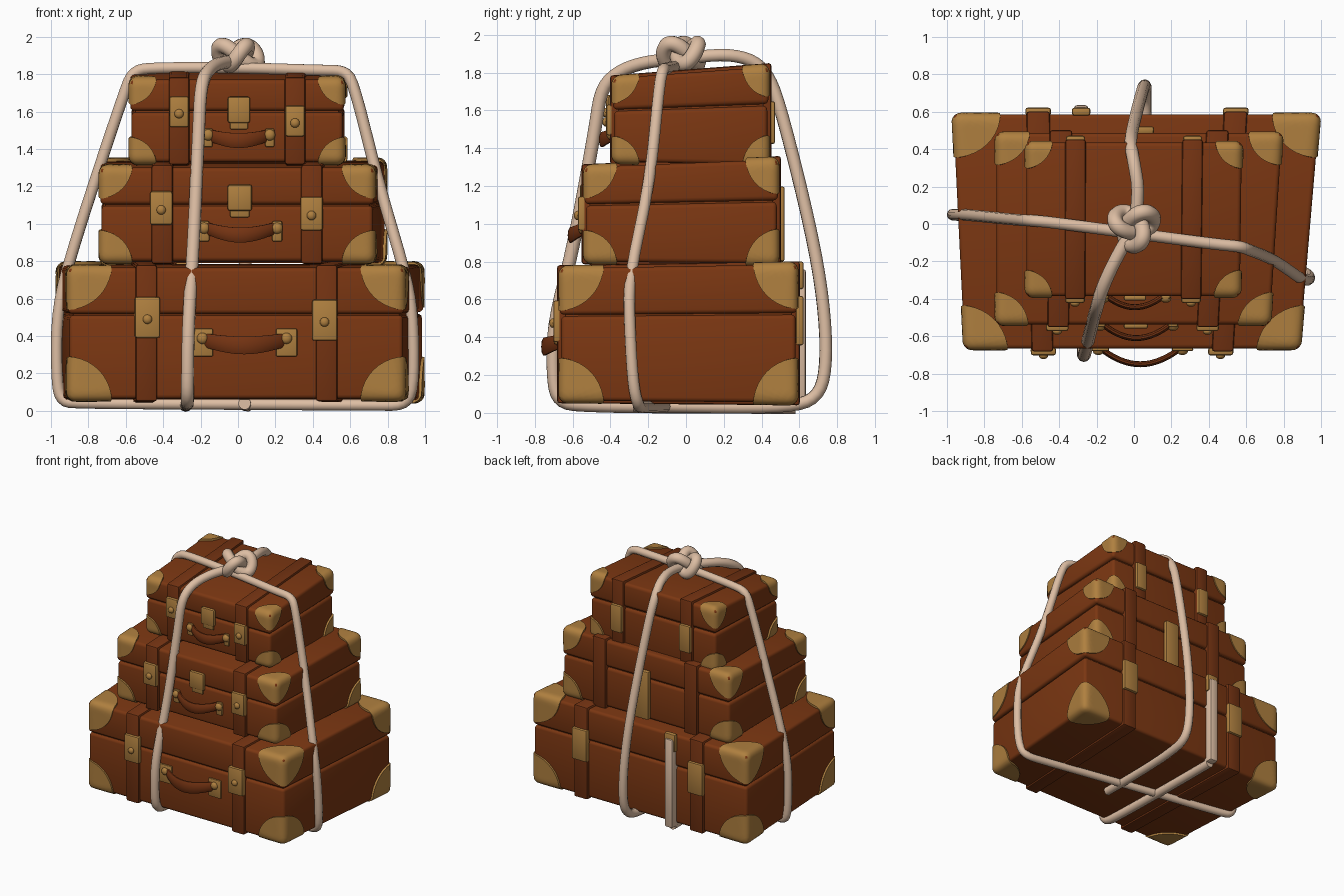
import bpy, bmesh, math
from mathutils import Vector, Matrix

if "Cube" in bpy.data.objects:
    bpy.data.objects.remove(bpy.data.objects["Cube"])


def material(name, col):
    m = bpy.data.materials.new(name)
    m.diffuse_color = (*col, 1)
    m.use_nodes = True
    m.node_tree.nodes["Principled BSDF"].inputs["Base Color"].default_value = m.diffuse_color
    return m


LEATHER = material("brown_leather", (0.20, 0.038, 0.006))
STRAP = material("strap_leather", (0.175, 0.033, 0.006))
BRASS = material("aged_brass", (0.43, 0.215, 0.05))
ROPE = material("pale_rope", (0.72, 0.51, 0.365))


def lerp(a, b, t):
    return a + (b - a) * t


def finish(bm, name, mat, warp=None):
    bmesh.ops.remove_doubles(bm, verts=bm.verts, dist=1e-5)
    bmesh.ops.recalc_face_normals(bm, faces=bm.faces)
    if warp:
        for v in bm.verts:
            v.co = warp(v.co)
    me = bpy.data.meshes.new(name)
    bm.to_mesh(me)
    bm.free()
    me.materials.append(mat)
    me.shade_smooth()
    me.set_sharp_from_angle(angle=math.radians(40))
    ob = bpy.data.objects.new(name, me)
    bpy.context.collection.objects.link(ob)
    return ob


def box(bm, x0, x1, y0, y1, z0, z1, bevel=0.01, seg=2):
    m = Matrix.Translation(((x0 + x1) / 2, (y0 + y1) / 2, (z0 + z1) / 2)) @ \
        Matrix.Diagonal((x1 - x0, y1 - y0, z1 - z0, 1))
    vs = bmesh.ops.create_cube(bm, size=1, matrix=m)['verts']
    es = list({e for v in vs for e in v.link_edges})
    bmesh.ops.bevel(bm, geom=es, offset=bevel, segments=seg, profile=0.5, affect='EDGES')


def stud(bm, x, y, z, r):
    m = Matrix.Translation((x, y, z)) @ Matrix.Diagonal((1, 0.7, 1, 1))
    bmesh.ops.create_uvsphere(bm, u_segments=12, v_segments=8, radius=r, matrix=m)


# rounded three-sided corner cover, measured as depth from the box corner
def corner_cap(bm, corner, sign, R, e=0.015, b=0.05, nt=10, nr=7):
    for k in range(3):
        i, j = (k + 1) % 3, (k + 2) % 3
        grid = []
        for ir in range(nr + 2):
            row = []
            r = R * min(ir, nr) / nr
            for it in range(nt + 1):
                a = math.pi / 2 * it / nt
                d = Vector((0, 0, 0))
                d[i], d[j] = r * math.cos(a), r * math.sin(a)
                inner = Vector([max(c, b) for c in d])
                n = (d - inner).normalized()
                p = inner + n * b
                if ir > nr:
                    p -= n * (e + 0.012)
                row.append(bm.verts.new([corner[q] + sign[q] * (e - p[q]) for q in range(3)]))
            grid.append(row)
        for A, B in zip(grid, grid[1:]):
            for q in range(nt):
                bm.faces.new((A[q], A[q + 1], B[q + 1], B[q]))


# bowed carrying handle with an oval section
def handle(bm, x0, x1, y, z, h, depth, sag):
    n, m, rings = 16, 10, []
    for i in range(n + 1):
        t = i / n
        s = math.sin(math.pi * t)
        c = Vector((lerp(x0, x1, t), y + 0.01 - depth * s ** 0.8, z + sag / 2 - sag * s))
        d = Vector((x1 - x0, -depth * math.pi * math.cos(math.pi * t), 0)).normalized()
        nrm = Vector((d.y, -d.x, 0))
        hh = h * (0.75 + 0.25 * s)
        ring = []
        for k in range(m):
            a = 2 * math.pi * k / m
            ring.append(bm.verts.new(c + nrm * 0.016 * math.cos(a) + Vector((0, 0, hh / 2 * math.sin(a)))))
        rings.append(ring)
    for A, B in zip(rings, rings[1:]):
        for k in range(m):
            bm.faces.new((A[k], A[(k + 1) % m], B[(k + 1) % m], B[k]))
    bm.faces.new(rings[0])
    bm.faces.new(rings[-1])


def suitcase(name, xf, xb, y, zf, zb, seam, R, straps, sw, clasps, csize, latch, hnd, mount, back):
    (X0, X1), (Y0, Y1), (Z0, Z1) = xf, y, zf

    # slight hand-made taper from front to back
    def warp(p):
        s = (p.y - Y0) / (Y1 - Y0)
        return Vector((lerp(lerp(X0, xb[0], s), lerp(X1, xb[1], s), (p.x - X0) / (X1 - X0)), p.y,
                       lerp(lerp(Z0, zb[0], s), lerp(Z1, zb[1], s), (p.z - Z0) / (Z1 - Z0))))

    # body and lid
    bm = bmesh.new()
    box(bm, X0, X1, Y0, Y1, Z0, seam - 0.004, 0.022, 3)
    finish(bm, name + "_body", LEATHER, warp)
    bm = bmesh.new()
    box(bm, X0 - .006, X1 + .006, Y0 - .006, Y1 + .006, seam + 0.004, Z1, 0.022, 3)
    box(bm, X0 + .02, X1 - .02, Y0 + .02, Y1 - .02, seam - 0.03, seam + 0.03, 0.002, 1)
    finish(bm, name + "_lid", LEATHER, warp)
    # straps around the case
    bm = bmesh.new()
    for x in straps:
        box(bm, x - sw / 2, x + sw / 2, Y0 - .022, Y1 + .022, Z0 - .014, Z1 + .016, 0.014, 2)
    finish(bm, name + "_straps", STRAP, warp)
    # corner covers
    bm = bmesh.new()
    for sx in (-1, 1):
        for sy in (-1, 1):
            for sz in (-1, 1):
                c = (X1 if sx > 0 else X0, Y1 if sy > 0 else Y0, Z1 if sz > 0 else Z0)
                corner_cap(bm, c, (sx, sy, sz), R)
    finish(bm, name + "_corner_covers", BRASS, warp)
    # clasps, latch, handle mounts and rear plates
    bm = bmesh.new()
    w, h = csize
    for x, z in clasps:
        box(bm, x - w / 2, x + w / 2, Y0 - .042, Y0, z - h / 2, z + h / 2, 0.012)
        stud(bm, x, Y0 - .045, z - 0.01, 0.025)
    if latch:
        x, z, lw, lh = latch
        box(bm, x - lw / 2, x + lw / 2, Y0 - .03, Y0, z - lh / 2, z + lh / 2, 0.012)
        box(bm, x - lw * .4, x + lw * .4, Y0 - .018, Y0, z - lh * .75, z, 0.008)
    mw, mh = mount
    for x in hnd[:2]:
        box(bm, x - mw / 2, x + mw / 2, Y0 - .02, Y0, hnd[2] - mh / 2, hnd[2] + mh / 2, 0.01)
        stud(bm, x, Y0 - .02, hnd[2] + mh * .15, 0.03)
    for x, z, pw, ph in back:
        box(bm, x - pw / 2, x + pw / 2, Y1, Y1 + .042, z - ph / 2, z + ph / 2, 0.012)
    finish(bm, name + "_brass_fittings", BRASS, warp)
    # handle
    bm = bmesh.new()
    handle(bm, hnd[0], hnd[1], Y0, *hnd[2:])
    finish(bm, name + "_handle", STRAP, warp)


suitcase("large_case", (-.90, .88), (-.96, .985), (-.66, .58), (.065, .765), (.055, .785), .515, .24,
         (-.49, .475), .115, ((-.485, .5), (.465, .485)), (.135, .22), None,
         (-.19, .26, .365, .10, .10, .03), (.115, .15),
         ((-.49, .48, .125, .25), (.475, .48, .125, .25), (-.28, .71, .09, .14)))
suitcase("medium_case", (-.73, .72), (-.73, .785), (-.53, .48), (.80, 1.30), (.79, 1.34), 1.10, .18,
         (-.405, .395), .115, ((-.41, 1.085), (.395, 1.055)), (.12, .18), (.01, 1.14, .13, .14),
         (-.18, .21, .96, .085, .09, .04), (.055, .11),
         ((.01, .99, .12, .36),))
suitcase("small_case", (-.57, .56), (-.57, .57), (-.38, .43), (1.33, 1.77), (1.31, 1.83), 1.60, .148,
         (-.315, .305), .11, ((-.315, 1.6), (.305, 1.55)), (.105, .165), (.005, 1.61, .12, .14),
         (-.16, .17, 1.46, .085, .075, .03), (.05, .10),
         ((-.315, 1.52, .1, .19), (.305, 1.52, .1, .19)))


def rope(name, pts, r, closed=False):
    cu = bpy.data.curves.new(name, 'CURVE')
    cu.dimensions = '3D'
    cu.bevel_depth, cu.bevel_resolution, cu.use_fill_caps = r, 3, True
    sp = cu.splines.new('NURBS')
    sp.points.add(len(pts) - 1)
    for p, c in zip(sp.points, pts):
        p.co = (*c, 1)
    sp.order_u, sp.resolution_u = 3, 4
    sp.use_endpoint_u, sp.use_cyclic_u = not closed, closed
    cu.materials.append(ROPE)
    ob = bpy.data.objects.new(name, cu)
    bpy.context.collection.objects.link(ob)
    bpy.ops.object.select_all(action='DESELECT')
    ob.select_set(True)
    bpy.context.view_layer.objects.active = ob
    bpy.ops.object.convert(target='MESH')


# rope loop running left to right
rope("side_rope", [(0, -.05, 1.835), (-.45, .01, 1.835), (-.56, .02, 1.82), (-.61, .02, 1.70), (-.90, .05, .82),
                   (-.97, .05, .52), (-.97, .05, .18), (-.95, .05, .05), (-.85, .03, .04), (0, -.1, .035),
                   (.75, -.23, .03), (.90, -.25, .03), (.94, -.28, .14), (.935, -.3, .50), (.90, -.3, .72),
                   (.75, -.19, 1.22), (.62, -.14, 1.75), (.57, -.12, 1.82), (.45, -.11, 1.82)], .031, True)
# rope over the front, under the stack
rope("front_rope", [(0, -.02, 1.87), (-.08, -.15, 1.87), (-.17, -.34, 1.82), (-.20, -.45, 1.72), (-.21, -.48, 1.5),
                    (-.24, -.60, .85), (-.265, -.70, .48), (-.27, -.705, .2), (-.27, -.68, .06),
                    (-.27, -.55, .035), (-.28, .3, .03), (-.28, .58, .03)], .035)
# rope over the back, ending under the stack
rope("back_rope", [(0, -.02, 1.87), (.03, .15, 1.90), (.0, .33, 1.88), (-.02, .43, 1.80), (-.01, .50, 1.62),
                   (.03, .66, .98), (.05, .73, .58), (.06, .745, .25), (.06, .70, .08), (.06, .55, .03),
                   (.04, .1, .03), (.035, -.28, .04)], .034)
# flat rope tail up the back of the large case
bm = bmesh.new()
box(bm, -.32, -.245, .55, .635, .03, .76, .015)
finish(bm, "rope_tail", ROPE)
# knot on top
knot = []
for i in range(36):
    t = 2 * math.pi * i / 36
    x, y = math.sin(t) + 2 * math.sin(2 * t), math.cos(t) - 2 * math.cos(2 * t)
    knot.append((x * .038, y * .036 - .01, 1.90 - .055 * math.sin(3 * t)))
rope("rope_knot", knot, .042, True)
